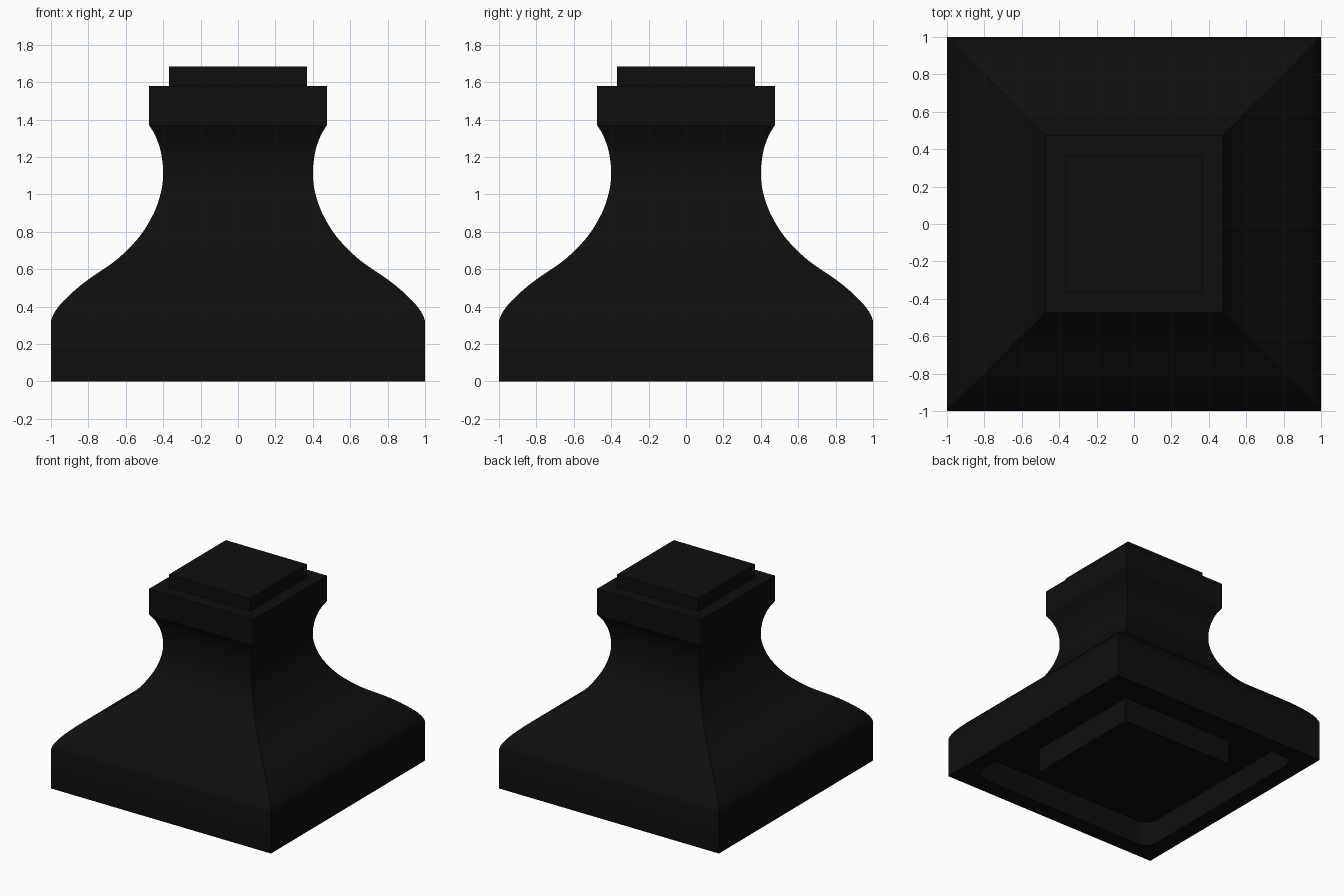
import bpy, bmesh, math
from mathutils import Vector

if "Cube" in bpy.data.objects:
    bpy.data.objects.remove(bpy.data.objects["Cube"])

black = bpy.data.materials.new("black")
black.diffuse_color = (0.0045, 0.0045, 0.0045, 1)
black.use_nodes = True
black.node_tree.nodes["Principled BSDF"].inputs["Base Color"].default_value = black.diffuse_color


def add_object(name, bm):
    bmesh.ops.recalc_face_normals(bm, faces=bm.faces)
    mesh = bpy.data.meshes.new(name)
    bm.to_mesh(mesh)
    bm.free()
    mesh.materials.append(black)
    obj = bpy.data.objects.new(name, mesh)
    bpy.context.collection.objects.link(obj)
    return obj


def square_loft(name, profile):
    """Stack square rings given as (half width, height) and cap both ends."""
    bm = bmesh.new()
    rings = [[bm.verts.new((sx * r, sy * r, z))
              for sx, sy in ((-1, -1), (1, -1), (1, 1), (-1, 1))] for r, z in profile]
    for a, b in zip(rings, rings[1:]):
        for i in range(4):
            j = (i + 1) % 4
            bm.faces.new((a[i], a[j], b[j], b[i]))
    bm.faces.new(rings[0][::-1])
    bm.faces.new(rings[-1])
    return add_object(name, bm)


def spline(points, steps):
    """Sample a smooth curve through all but the first and last point."""
    p = [Vector(q) for q in points]
    out = []
    for a, b, c, d in zip(p, p[1:], p[2:], p[3:]):
        for s in range(steps):
            t = s / steps
            out.append(0.5 * (2 * b + (c - a) * t + (2 * a - 5 * b + 4 * c - d) * t * t
                              + (3 * b - a - 3 * c + d) * t ** 3))
    return out + [p[-2]]


# Body: straight plinth, sweeping shoulder, waisted neck, square collar, top step
sweep = spline([(1, .25), (1, .325), (.96, .40), (.87, .49), (.78, .56), (.65, .65),
                (.53, .77), (.45, .90), (.41, 1.02), (.40, 1.12), (.412, 1.225),
                (.44, 1.31), (.475, 1.37), (.515, 1.43)], 3)
profile = [(1, 0)] + [tuple(v) for v in sweep]
profile += [(.475, 1.58), (.37, 1.58), (.37, 1.685)]
body = square_loft("body", profile)

# Rounded square recess in the underside
half, radius, depth = .86, .1, .2
bm = bmesh.new()
outline = []
for q, (sx, sy) in enumerate(((1, 1), (-1, 1), (-1, -1), (1, -1))):
    for k in range(9):
        a = (q + k / 8) * math.pi / 2
        outline.append((sx * (half - radius) + radius * math.cos(a),
                        sy * (half - radius) + radius * math.sin(a)))
low = [bm.verts.new((x, y, -.1)) for x, y in outline]
high = [bm.verts.new((x, y, depth)) for x, y in outline]
for i in range(len(low)):
    j = (i + 1) % len(low)
    bm.faces.new((low[i], low[j], high[j], high[i]))
bm.faces.new(low[::-1])
bm.faces.new(high)
cutter = add_object("recess_cutter", bm)
cutter.hide_render = True

cut = body.modifiers.new("recess", "BOOLEAN")
cut.operation = "DIFFERENCE"
cut.solver = "EXACT"
cut.object = cutter
bpy.context.view_layer.objects.active = body
body.select_set(True)
bpy.ops.object.modifier_apply(modifier=cut.name)
bpy.data.objects.remove(cutter)
bpy.ops.object.shade_smooth_by_angle(angle=math.radians(25))

# Square mounting block inside the recess
square_loft("mounting_block", [(.51, 0), (.51, depth + .005)])
